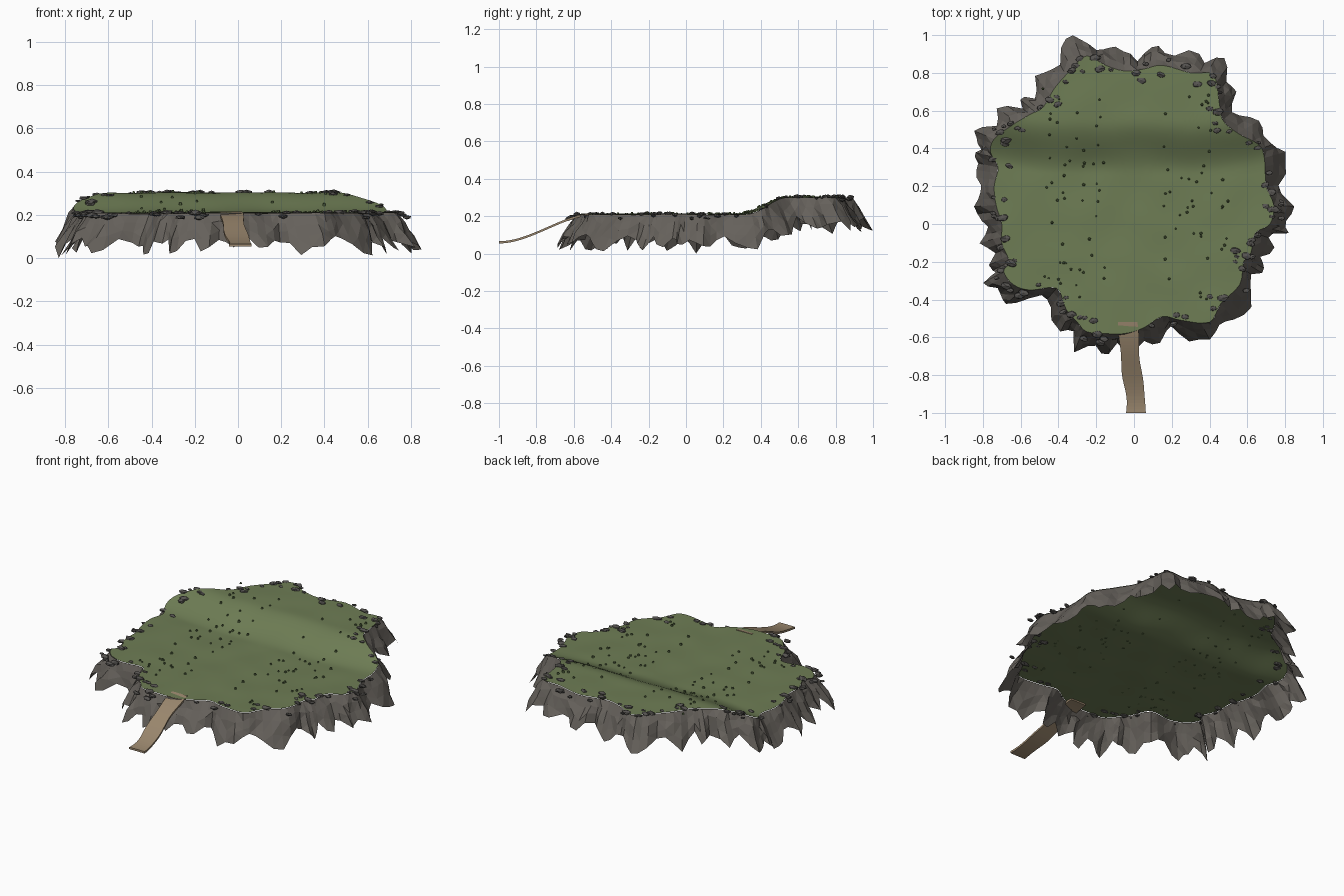
import bpy, bmesh, math, random
from mathutils import Vector, Matrix, noise

if "Cube" in bpy.data.objects:
    bpy.data.objects.remove(bpy.data.objects["Cube"])

random.seed(7)
CENTRE = Vector((0, 0.15))
# plateau rim, counterclockwise from the front
RIM = [(-.05, -.58), (.05, -.55), (.15, -.49), (.25, -.51), (.4, -.52), (.46, -.42), (.56, -.32),
       (.58, -.2), (.62, -.15), (.64, -.05), (.72, 0), (.74, .1), (.7, .2), (.69, .35), (.66, .42),
       (.55, .48), (.47, .55), (.45, .65), (.42, .79), (.3, .8), (.15, .84), (.05, .82), (-.05, .81),
       (-.15, .84), (-.25, .89), (-.33, .82), (-.42, .72), (-.48, .62), (-.55, .58), (-.65, .52),
       (-.74, .45), (-.76, .38), (-.72, .3), (-.74, .2), (-.73, .1), (-.7, 0), (-.7, -.1), (-.66, -.2),
       (-.69, -.25), (-.64, -.32), (-.55, -.35), (-.41, -.34), (-.36, -.45), (-.3, -.52), (-.25, -.57),
       (-.15, -.58)]


def material(name, rgb):
    m = bpy.data.materials.new(name)
    m.diffuse_color = (*rgb, 1)
    m.use_nodes = True
    m.node_tree.nodes["Principled BSDF"].inputs["Base Color"].default_value = m.diffuse_color
    return m


def make(name, bm, mats, smooth=False):
    me = bpy.data.meshes.new(name)
    bmesh.ops.recalc_face_normals(bm, faces=bm.faces)
    bm.to_mesh(me)
    bm.free()
    for m in mats:
        me.materials.append(m)
    for p in me.polygons:
        p.use_smooth = smooth
    ob = bpy.data.objects.new(name, me)
    bpy.context.collection.objects.link(ob)
    return ob


def smoothstep(a, b, v):
    t = min(1, max(0, (v - a) / (b - a)))
    return t * t * (3 - 2 * t)


def ground(x, y):
    """Low meadow in front, raised terrace behind, softer toward the sides."""
    late = 0.04 * smoothstep(0.45, 0.75, abs(x))
    bumps = 0.006 * noise.noise((x * 5, y * 5, 0))
    return 0.211 + 0.092 * smoothstep(0.27 + late, 0.55 + late, y) + bumps


def rim(u):
    """Smooth closed curve through the rim points, u in 0..1."""
    n = len(RIM)
    s = (u % 1) * n
    i, t = int(s), s % 1
    a, b, c, d = (Vector(RIM[(i + k) % n]) for k in (-1, 0, 1, 2))
    return 0.5 * (2 * b + (c - a) * t + (2 * a - 5 * b + 4 * c - d) * t * t
                  + (3 * b - a - 3 * c + d) * t ** 3)


grass_mat = material("grass green", (0.156, 0.205, 0.090))
rock_mat = material("cliff grey", (0.130, 0.118, 0.104))
stone_mat = material("stone grey", (0.092, 0.087, 0.081))
path_mat = material("dirt tan", (0.335, 0.250, 0.160))
tuft_mat = material("dark tuft green", (0.085, 0.125, 0.048))

# grass top: concentric rings shrinking to the centre
bm = bmesh.new()
N, R = 184, 26
rings = []
for r in range(1, R + 1):
    ring = []
    for i in range(N):
        p = CENTRE + (rim(i / N) - CENTRE) * (r / R)
        ring.append(bm.verts.new((p.x, p.y, ground(*p))))
    rings.append(ring)
mid = bm.verts.new((*CENTRE, ground(*CENTRE)))
for i in range(N):
    j = (i + 1) % N
    bm.faces.new((mid, rings[0][i], rings[0][j]))
    for a, b in zip(rings, rings[1:]):
        bm.faces.new((a[i], b[i], b[j], a[j]))
make("grass_plateau", bm, [grass_mat], True)

# cliff skirt: pleated, flaring, ragged open bottom
bm = bmesh.new()
M = 138
PROFILE = [(0, 0), (0.3, 0.36), (0.65, 0.7), (1, 1)]  # (drop, flare) fractions
cols = []
for i in range(M):
    u = i / M
    p = rim(u)
    out = (p - CENTRE).normalized()
    top = ground(*p) - 0.003
    pleat = math.sin(2 * math.pi * 29 * u + 2.2 * math.sin(2 * math.pi * 5 * u))
    flare = 0.090 + 0.030 * pleat + random.uniform(-0.014, 0.014)
    flare += 0.02 * math.exp(-((p.x + 0.29) ** 2 + (p.y - 0.86) ** 2) / 0.004)
    drop = 0.150 + 0.028 * pleat + random.uniform(-0.022, 0.022)
    col = []
    for k, (dz, df) in enumerate(PROFILE):
        j = 0.009 if k in (1, 2) else 0
        q = p + out * (flare * df + random.uniform(-j, j))
        z = top - drop * dz + random.uniform(-j, j)
        col.append(bm.verts.new((max(-.86, min(.86, q.x)), min(1, q.y), max(0.004, z))))
    cols.append(col)
for i in range(M):
    a, b = cols[i], cols[(i + 1) % M]
    for r in range(len(PROFILE) - 1):
        bm.faces.new((a[r], a[r + 1], b[r + 1], b[r]))
bmesh.ops.triangulate(bm, faces=bm.faces)
min(bm.verts, key=lambda v: v.co.z).co.z = 0
make("cliff_skirt", bm, [rock_mat])

# flattened stones scattered along the rim, long axis near x
bm = bmesh.new()
for i in range(110):
    p = rim(random.random())
    d = random.uniform(-0.075, 0.05)
    p = p + (p - CENTRE).normalized() * d
    if abs(p.x) < 0.08 and p.y < 0:
        continue
    s = random.uniform(0.011, 0.027)
    z = ground(*p) + 0.001 - max(0, d) * 0.5
    mat = (Matrix.Translation((p.x, p.y, z)) @ Matrix.Rotation(random.uniform(-.4, .4), 4, 'Z')
           @ Matrix.Diagonal((s * 1.25, s * 0.8, s * 0.5, 1)))
    vs = bmesh.ops.create_icosphere(bm, subdivisions=1, radius=1, matrix=mat)["verts"]
    for v in vs:
        v.co += Vector([random.uniform(-0.12, 0.12) * s for _ in range(3)])
make("rim_stones", bm, [stone_mat])

# little tufts in two loose bands on the grass
bm = bmesh.new()
for i in range(95):
    x = random.choice((-1, 1)) * random.uniform(0.15, 0.5)
    y = random.uniform(-0.4, 0.72)
    s = random.uniform(0.006, 0.010)
    bmesh.ops.create_cone(bm, segments=5, radius1=s, radius2=s * 0.5, depth=s * 1.3, cap_ends=True,
                          matrix=Matrix.Translation((x, y, ground(x, y) + s * 0.4)))
make("grass_tufts", bm, [tuft_mat])

# dirt ramp: thin curved ribbon running down to the front
bm = bmesh.new()
prev = None
STEPS = 28
for k in range(STEPS + 1):
    t = k / STEPS
    y = -0.52 - 0.48 * t
    x = -0.033 + 0.042 * smoothstep(0, 1, t) + 0.003 * math.sin(t * 9)
    z = 0.218 - 0.152 * smoothstep(-0.08, 1.0, t)
    w = 0.051 + 0.003 * math.sin(t * 13)
    ring = [bm.verts.new((x + sx * w, y, z + dz)) for sx, dz in ((-1, 0), (1, 0), (1, -.012), (-1, -.012))]
    if prev:
        for a in range(4):
            b = (a + 1) % 4
            bm.faces.new((prev[a], prev[b], ring[b], ring[a]))
    else:
        bm.faces.new(ring)
    prev = ring
bm.faces.new(prev)
make("dirt_ramp", bm, [path_mat])
